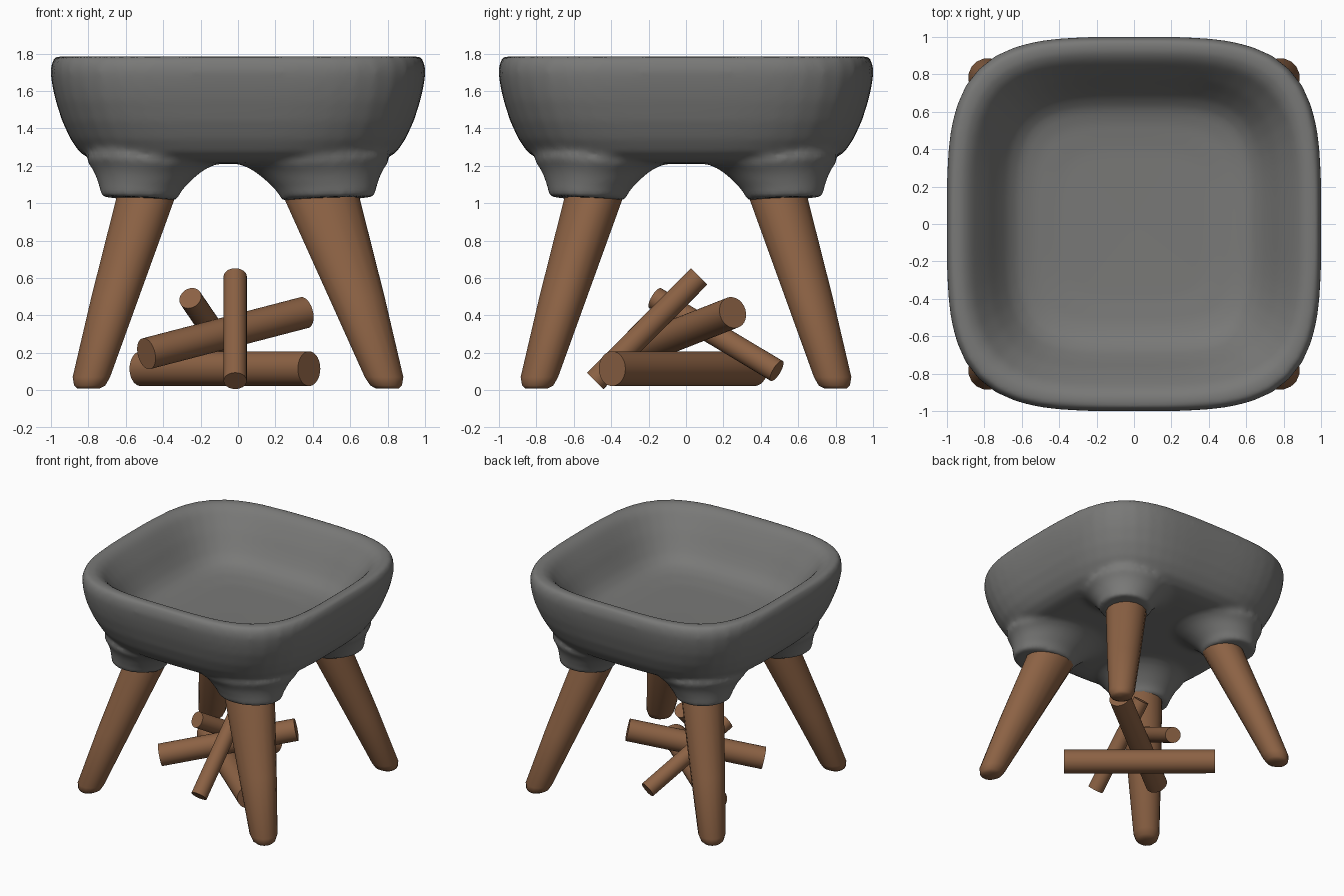
import bpy, bmesh, math
from mathutils import Vector

if "Cube" in bpy.data.objects:
    bpy.data.objects.remove(bpy.data.objects["Cube"])


def material(name, col):
    m = bpy.data.materials.new(name)
    m.diffuse_color = (*col, 1)
    m.use_nodes = True
    m.node_tree.nodes["Principled BSDF"].inputs["Base Color"].default_value = m.diffuse_color
    return m


STONE = material("dark grey stone", (0.19, 0.19, 0.185))
WOOD = material("brown wood", (0.262, 0.122, 0.058))


def loft(name, rings, mat, angle=60):
    """Skin a list of closed rings, capping both ends."""
    bm = bmesh.new()
    rows = [[bm.verts.new(p) for p in ring] for ring in rings]
    n = len(rows[0])
    for a, b in zip(rows, rows[1:]):
        for i in range(n):
            j = (i + 1) % n
            bm.faces.new((a[i], a[j], b[j], b[i]))
    bm.faces.new(rows[0])
    bm.faces.new(rows[-1])
    bmesh.ops.recalc_face_normals(bm, faces=bm.faces)
    me = bpy.data.meshes.new(name)
    bm.to_mesh(me)
    bm.free()
    me.materials.append(mat)
    ob = bpy.data.objects.new(name, me)
    bpy.context.collection.objects.link(ob)
    bpy.ops.object.select_all(action='DESELECT')
    ob.select_set(True)
    bpy.context.view_layer.objects.active = ob
    bpy.ops.object.shade_smooth_by_angle(angle=math.radians(angle))
    return ob


def rounded_square(half, z, power, n=64):
    pts = []
    for i in range(n):
        a = 2 * math.pi * i / n
        c, s = math.cos(a), math.sin(a)
        r = half * (abs(c) ** power + abs(s) ** power) ** (-1 / power)
        pts.append((r * c, r * s, z))
    return pts


# Bowl: underside, outer wall, rolled rim, inner wall, floor
profile = [(0.02, 1.21, 3), (0.4, 1.21, 3), (0.6, 1.212, 3), (0.70, 1.216, 3.2), (0.78, 1.23, 3.3),
           (0.845, 1.27, 3.4), (0.895, 1.342, 3.5), (0.94, 1.44, 3.6), (0.975, 1.55, 3.7),
           (0.993, 1.63, 3.7), (1.002, 1.70, 3.7), (0.996, 1.75, 3.7), (0.98, 1.78, 3.7),
           (0.945, 1.787, 3.7), (0.905, 1.777, 3.7), (0.87, 1.75, 3.7), (0.83, 1.70, 3.8),
           (0.78, 1.63, 3.8), (0.73, 1.55, 3.8), (0.68, 1.48, 3.9), (0.62, 1.43, 4),
           (0.54, 1.405, 4), (0.4, 1.39, 4), (0.02, 1.385, 4)]
stone_parts = [loft("bowl", [rounded_square(*p) for p in profile], STONE, 80)]


# Legs and the collars they plug into; the front right one is wider in x
def corner_ring(z, c, r, sx, sy, n, tilt=0):
    wide = 0.045 * z if (sx, sy) == (1, -1) else 0
    pts = []
    for i in range(n):
        a = 2 * math.pi * (i + 0.5) / n
        u, v = math.cos(a), math.sin(a)
        pts.append((sx * (c - wide + (r + wide) * u), sy * (c + r * v), z + tilt * (u + v)))
    return pts


leg = [(0.008, 0.80, 0.06), (0.025, 0.793, 0.085), (0.07, 0.784, 0.102),
       (0.5, 0.656, 0.13), (1.04, 0.49, 0.16), (1.15, 0.46, 0.16)]
collar = [(1.024, 0.528, 0.204, 0.01), (1.05, 0.527, 0.21, 0.01), (1.08, 0.517, 0.223, 0.005),
          (1.115, 0.503, 0.248, 0), (1.15, 0.49, 0.272, 0), (1.185, 0.475, 0.305, 0),
          (1.21, 0.455, 0.345, 0), (1.235, 0.475, 0.335, 0), (1.27, 0.505, 0.29, 0),
          (1.32, 0.51, 0.25, 0)]
for sy, depth in ((-1, "front"), (1, "back")):
    for sx, side in ((-1, "left"), (1, "right")):
        loft(f"{depth}_{side}_leg", [corner_ring(z, c, r, sx, sy, 16) for z, c, r in leg], WOOD)
        stone_parts.append(loft(f"{depth}_{side}_collar",
                                [corner_ring(z, c, r, sx, sy, 32, t) for z, c, r, t in collar], STONE))

# Melt bowl and collars into one soft body
bpy.ops.object.select_all(action='DESELECT')
for ob in stone_parts:
    ob.select_set(True)
bowl = stone_parts[0]
bpy.context.view_layer.objects.active = bowl
bpy.ops.object.join()
bowl.modifiers.clear()
melt = bowl.modifiers.new("melt", 'REMESH')
melt.mode = 'VOXEL'
melt.voxel_size = 0.02
melt.use_smooth_shade = True
soften = bowl.modifiers.new("soften", 'SMOOTH')
soften.factor = 0.5
soften.iterations = 8
for name in ("melt", "soften"):
    bpy.ops.object.modifier_apply(modifier=name)


# Pile of firewood under the bowl
def log(name, start, end, radius, n=28):
    a, b = Vector(start), Vector(end)
    q = (b - a).to_track_quat('Z', 'Y')
    circle = [q @ Vector((radius * math.cos(2 * math.pi * i / n),
                          radius * math.sin(2 * math.pi * i / n), 0)) for i in range(n)]
    loft(name, [[a + p for p in circle], [b + p for p in circle]], WOOD, 40)


log("ground_log", (0.38, -0.395, 0.115), (-0.52, 0.365, 0.115), 0.093)
log("crossing_log", (-0.49, -0.31, 0.195), (0.355, 0.25, 0.415), 0.085)
log("leaning_log", (-0.015, -0.485, 0.05), (-0.015, 0.07, 0.608), 0.062)
log("rear_log", (-0.255, -0.165, 0.492), (0.01, 0.485, 0.103), 0.062)
